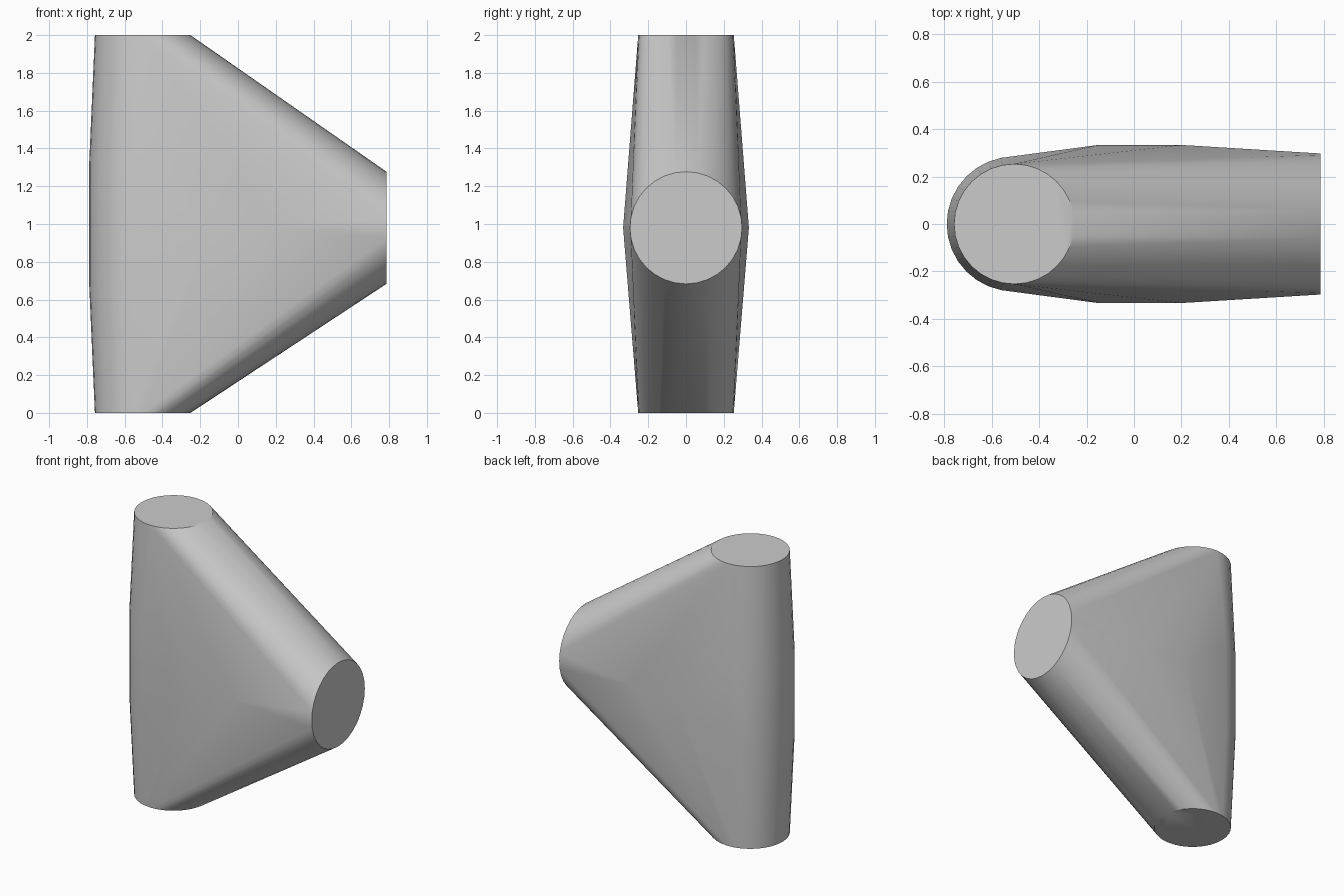
import bpy
import bmesh
from math import sin, cos, pi, radians
from mathutils import Vector

if "Cube" in bpy.data.objects:
    bpy.data.objects.remove(bpy.data.objects["Cube"], do_unlink=True)

grey = bpy.data.materials.new("plain grey")
grey.use_nodes = True
grey.diffuse_color = (0.6, 0.6, 0.6, 1)
grey.node_tree.nodes["Principled BSDF"].inputs["Base Color"].default_value = grey.diffuse_color

SIDES = 32
STEM_X = -0.505   # axis of the upright ends
MID_Z = 0.98      # axis of the side end


def ring(centre, radius, u, v, start=0, count=SIDES):
    """Points around a circle, in the plane of u and v."""
    angles = [2 * pi * (start + i) / SIDES for i in range(count)]
    return [centre + radius * (cos(a) * u + sin(a) * v) for a in angles]


X, Y, Z = Vector((1, 0, 0)), Vector((0, 1, 0)), Vector((0, 0, 1))

# Round ends: top, bottom and side
points = ring(Vector((STEM_X, 0, 2)), 0.253, X, Y)
points += ring(Vector((STEM_X, 0, 0)), 0.253, X, Y)
points += ring(Vector((0.786, 0, MID_Z)), 0.297, Y, Z)

# Slightly fuller back of the upright
for z in (0.7, 1.3):
    points += ring(Vector((STEM_X, 0, z)), 0.284, X, Y, SIDES // 4, SIDES // 2 + 1)

# Shallow ridge on both broad faces
for side in (-1, 1):
    points += [Vector((x, side * 0.333, MID_Z)) for x in (-0.15, 0.2)]

# Stretch a skin over all of it
bm = bmesh.new()
for p in points:
    bm.verts.new(p)
hull = bmesh.ops.convex_hull(bm, input=bm.verts[:])
unused = [v for v in bm.verts if not v.link_faces]
bmesh.ops.delete(bm, geom=unused, context="VERTS")
bmesh.ops.dissolve_limit(bm, angle_limit=radians(0.2), verts=bm.verts[:], edges=bm.edges[:])
bmesh.ops.recalc_face_normals(bm, faces=bm.faces[:])

mesh = bpy.data.meshes.new("three_way_joint")
bm.to_mesh(mesh)
bm.free()
mesh.materials.append(grey)
joint = bpy.data.objects.new("three_way_joint", mesh)
bpy.context.collection.objects.link(joint)

# Soft sides, crisp flat ends
bpy.ops.object.select_all(action="DESELECT")
joint.select_set(True)
bpy.context.view_layer.objects.active = joint
bpy.ops.object.shade_smooth_by_angle(angle=radians(35))
